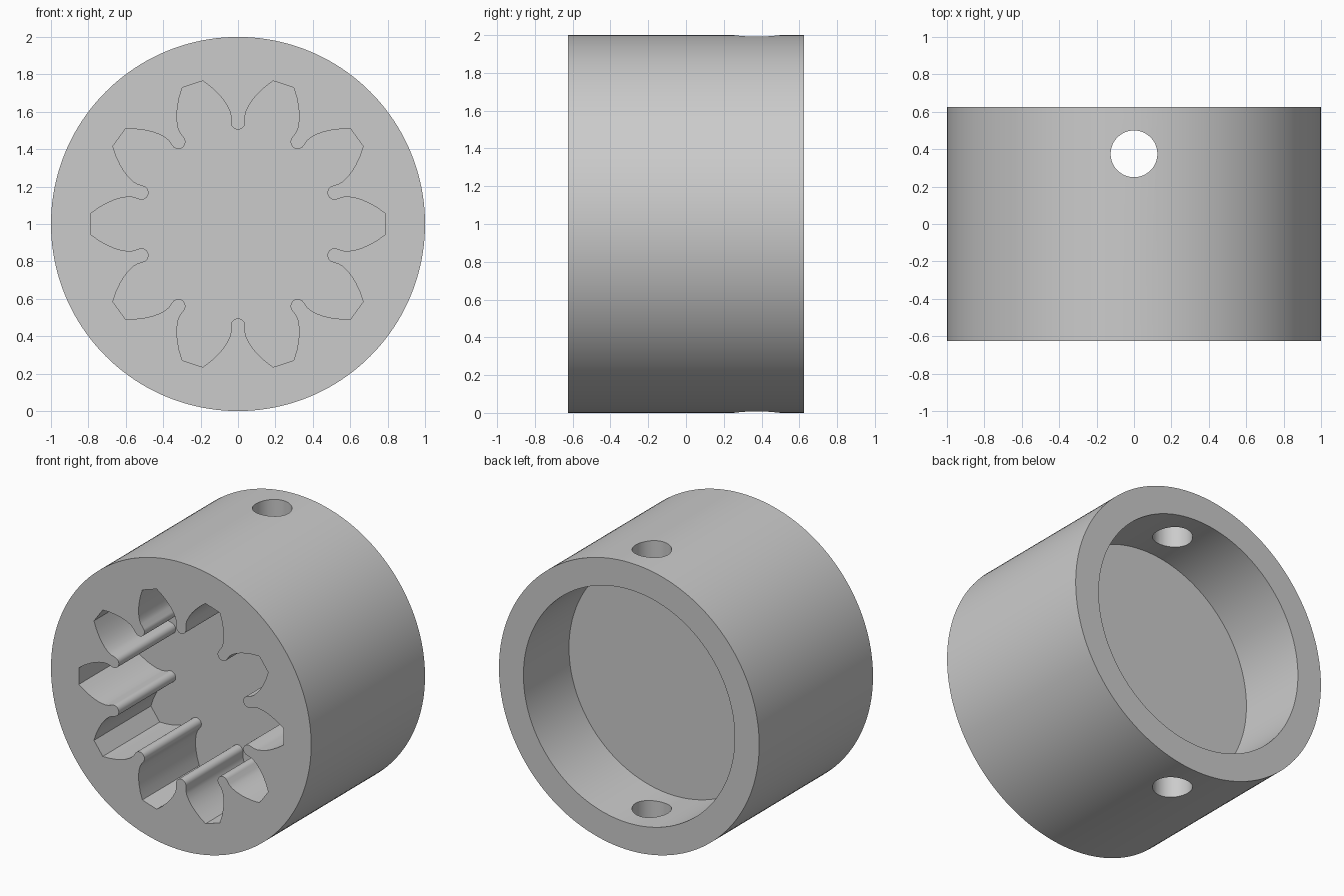
import bpy, bmesh
from math import sin, cos, pi, radians
from mathutils import Vector, Matrix

if "Cube" in bpy.data.objects:
    bpy.data.objects.remove(bpy.data.objects["Cube"])

HALF_DEPTH = 0.625
TEETH = 10

grey = bpy.data.materials.new("plain grey")
grey.use_nodes = True
grey.diffuse_color = (0.6, 0.6, 0.6, 1)
grey.node_tree.nodes["Principled BSDF"].inputs["Base Color"].default_value = (0.6, 0.6, 0.6, 1)


def circle(radius, count):
    return [(radius * cos(2 * pi * i / count), radius * sin(2 * pi * i / count))
            for i in range(count)]


def prism(name, outline, start, end, matrix):
    """Extrude a closed outline along local z, then place it."""
    bm = bmesh.new()
    base = bm.faces.new([bm.verts.new((x, y, start)) for x, y in outline])
    top = bmesh.ops.extrude_face_region(bm, geom=[base])["geom"]
    moved = [v for v in top if isinstance(v, bmesh.types.BMVert)]
    bmesh.ops.translate(bm, verts=moved, vec=(0, 0, end - start))
    bmesh.ops.transform(bm, matrix=matrix, verts=bm.verts)
    bmesh.ops.recalc_face_normals(bm, faces=bm.faces)
    mesh = bpy.data.meshes.new(name)
    bm.to_mesh(mesh)
    bm.free()
    mesh.materials.append(grey)
    obj = bpy.data.objects.new(name, mesh)
    bpy.context.scene.collection.objects.link(obj)
    return obj


def gear_outline():
    """Rounded slots between the tooth recesses, repeated around the axis."""
    half = [(0.038 * sin(a), 0.543 - 0.038 * cos(a))
            for a in (i * pi / 12 for i in range(7))]
    half += [(0.037, 0.575), (0.043, 0.603), (0.062, 0.64), (0.083, 0.67),
             (0.107, 0.697), (0.145, 0.733), (0.188, 0.765)]
    slot = [(-x, r) for x, r in reversed(half[1:])] + half
    points = []
    for i in range(TEETH):
        turn = Matrix.Rotation(-2 * pi * i / TEETH, 2)
        points += [tuple(turn @ Vector(p)) for p in slot]
    return points


# Local z becomes +y, so outlines lie in the front plane
along_y = Matrix.Translation((0, 0, 1)) @ Matrix.Rotation(radians(-90), 4, "X")
upright = Matrix.Translation((0, 0.375, 0))

# Round body and the shapes cut out of it
body = prism("coupling_body", circle(1, 160), -HALF_DEPTH, HALF_DEPTH, along_y)
cutters = [
    prism("gear_socket", gear_outline(), -0.8, 0, along_y),
    prism("rear_bore", circle(0.812, 128), 0.125, 0.8, along_y),
    prism("pin_hole", circle(0.125, 48), -0.3, 2.3, upright),
]
for cutter in cutters:
    cutter.hide_render = True
    mod = body.modifiers.new(cutter.name, "BOOLEAN")
    mod.operation = "DIFFERENCE"
    mod.solver = "EXACT"
    mod.object = cutter

# Bake the cuts and drop the helpers
graph = bpy.context.evaluated_depsgraph_get()
cut_mesh = bpy.data.meshes.new_from_object(body.evaluated_get(graph))
body.modifiers.clear()
body.data = cut_mesh
for cutter in cutters:
    bpy.data.objects.remove(cutter)

# Smooth walls with crisp rims
bpy.ops.object.select_all(action="DESELECT")
body.select_set(True)
bpy.context.view_layer.objects.active = body
bpy.ops.object.shade_smooth_by_angle(angle=radians(30))
